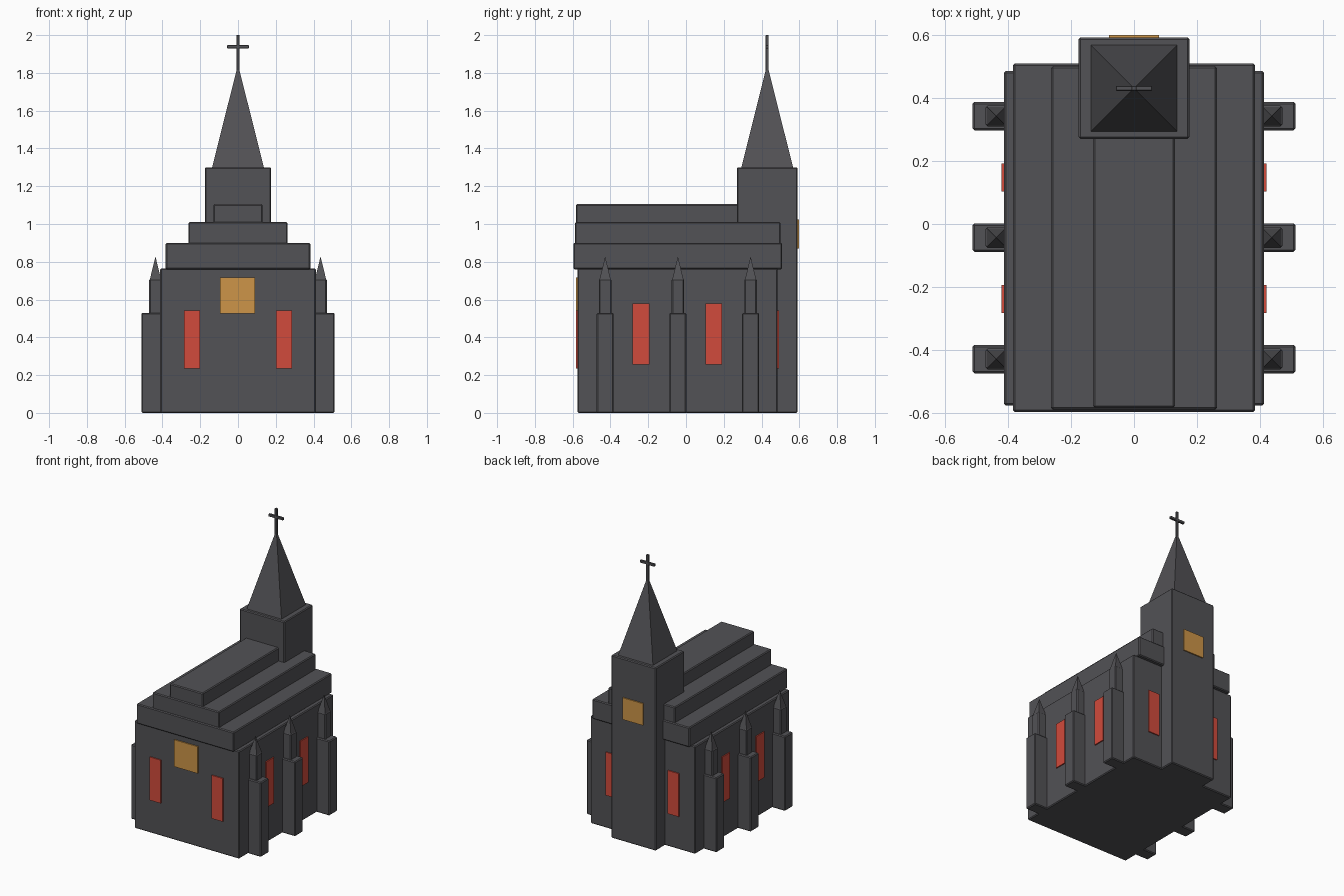
import bpy, bmesh, math
from mathutils import Matrix, Vector

if "Cube" in bpy.data.objects:
    bpy.data.objects.remove(bpy.data.objects["Cube"])


def material(name, rgb):
    m = bpy.data.materials.new(name)
    m.diffuse_color = (*rgb, 1)
    m.use_nodes = True
    m.node_tree.nodes["Principled BSDF"].inputs["Base Color"].default_value = m.diffuse_color
    return m


STONE = material("dark stone", (0.085, 0.084, 0.092))
RED = material("red glass", (0.64, 0.07, 0.045))
GOLD = material("amber glass", (0.61, 0.30, 0.065))


def finish(name, bm, mat):
    bmesh.ops.recalc_face_normals(bm, faces=bm.faces)
    mesh = bpy.data.meshes.new(name)
    bm.to_mesh(mesh)
    bm.free()
    mesh.materials.append(mat)
    ob = bpy.data.objects.new(name, mesh)
    bpy.context.collection.objects.link(ob)
    return ob


def box(name, x, y, z, mat=STONE, bevel=0.006):
    """Box from (min, max) pairs, with a small chamfer."""
    lo, hi = Vector((x[0], y[0], z[0])), Vector((x[1], y[1], z[1]))
    bm = bmesh.new()
    bmesh.ops.create_cube(bm, size=1, matrix=Matrix.Translation((lo + hi) / 2)
                          @ Matrix.Diagonal((*(hi - lo), 1)))
    if bevel:
        bmesh.ops.bevel(bm, geom=bm.edges[:], offset=bevel, segments=1,
                        affect='EDGES', profile=0.5)
    return finish(name, bm, mat)


def pyramid(name, x, y, half, z0, z1):
    bm = bmesh.new()
    bmesh.ops.create_cone(
        bm, cap_ends=True, segments=4, radius1=half * math.sqrt(2), radius2=0,
        depth=z1 - z0, matrix=Matrix.Translation((x, y, (z0 + z1) / 2))
        @ Matrix.Rotation(math.pi / 4, 4, 'Z'))
    bmesh.ops.remove_doubles(bm, verts=bm.verts[:], dist=1e-5)
    return finish(name, bm, STONE)


# Nave and stepped roof
box("nave", (-0.412, 0.412), (-0.575, 0.485), (0, 0.765))
box("roof_lower", (-0.383, 0.383), (-0.596, 0.509), (0.76, 0.9))
box("roof_middle", (-0.263, 0.263), (-0.588, 0.50), (0.89, 1.01))
box("roof_upper", (-0.13, 0.13), (-0.582, 0.49), (1.0, 1.105))

# Tower, spire and cross
TY = 0.43
box("tower", (-0.176, 0.176), (0.27, 0.591), (0, 1.3))
pyramid("spire", 0, TY, 0.138, 1.295, 1.845)
box("cross_post", (-0.008, 0.008), (TY - 0.008, TY + 0.008), (1.80, 2.0), bevel=0.002)
box("cross_arm", (-0.057, 0.057), (TY - 0.008, TY + 0.008), (1.93, 1.948), bevel=0.002)

# Buttresses with pinnacles, and side windows
for s, side in ((-1, "left"), (1, "right")):
    def span(a, b):
        return tuple(sorted((s * a, s * b)))

    for y in (-0.428, -0.043, 0.342):
        box(f"buttress_{side}", span(0.39, 0.511), (y - 0.045, y + 0.045), (0, 0.53))
        box(f"pinnacle_{side}", span(0.40, 0.47), (y - 0.033, y + 0.033), (0.52, 0.71))
        pyramid(f"pinnacle_cap_{side}", s * 0.437, y, 0.030, 0.705, 0.828)
    for y in (-0.238, 0.147):
        box(f"side_window_{side}", span(0.411, 0.42), (y - 0.044, y + 0.044),
            (0.255, 0.58), RED, 0)
    # Front and back windows
    box(f"front_window_{side}", span(0.2, 0.287), (-0.583, -0.574), (0.235, 0.542), RED, 0)
    box(f"back_window_{side}", span(0.2, 0.287), (0.484, 0.493), (0.235, 0.542), RED, 0)

# Amber windows
box("front_amber_window", (-0.094, 0.091), (-0.583, -0.574), (0.525, 0.716), GOLD, 0)
box("tower_amber_window", (-0.08, 0.08), (0.59, 0.599), (0.87, 1.025), GOLD, 0)
